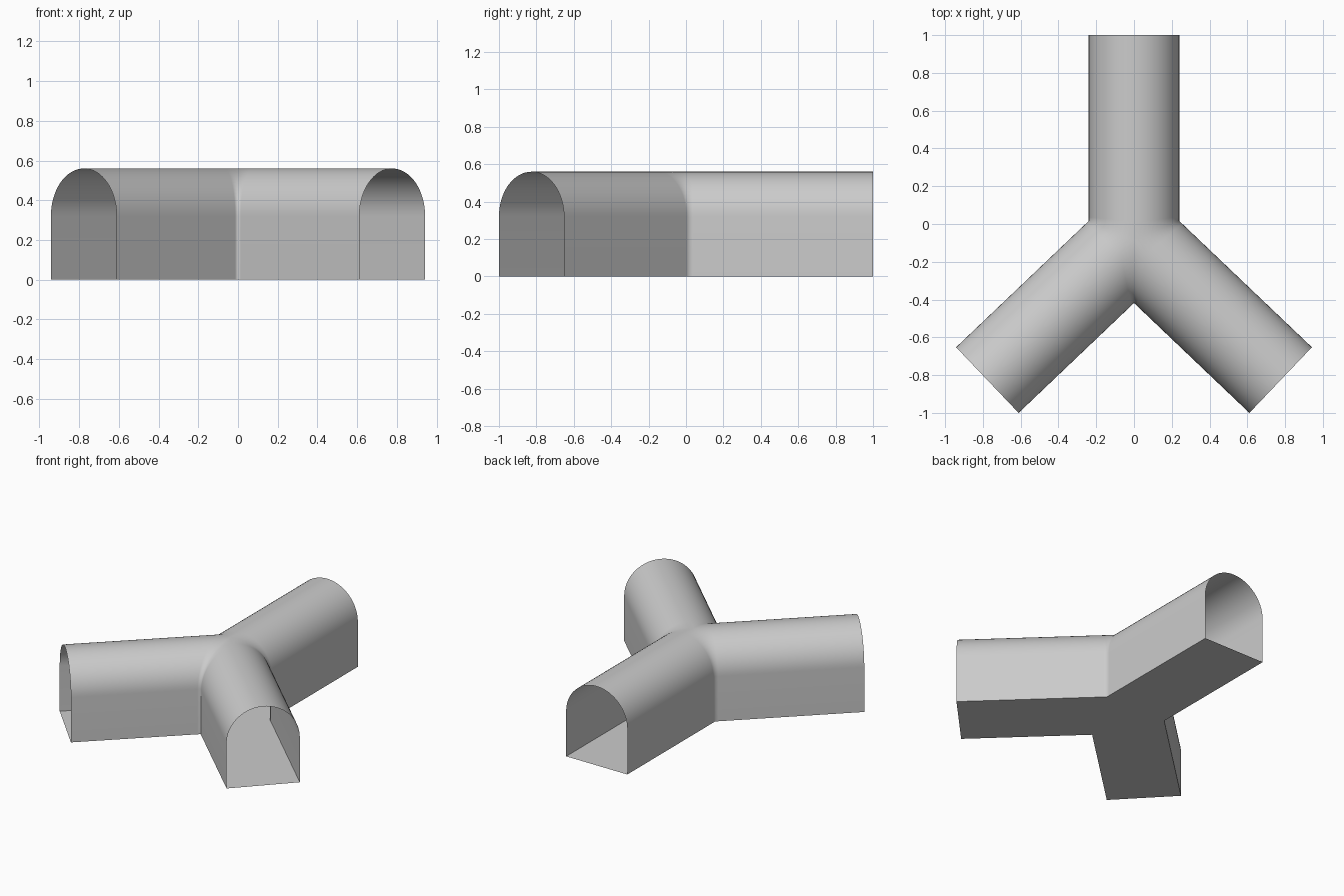
import bpy, bmesh, math
from mathutils import Vector

if "Cube" in bpy.data.objects:
    bpy.data.objects.remove(bpy.data.objects["Cube"])

W = 0.24                      # half width of a tunnel
SPRING = 0.32                 # height where the arch starts
CY = -0.087                   # junction centre on y
SPREAD = math.radians(46.4)   # front arms, measured from -y
SEGS = 32

grey = bpy.data.materials.new("light_grey")
grey.diffuse_color = (0.6, 0.6, 0.6, 1)
grey.use_nodes = True
grey.node_tree.nodes["Principled BSDF"].inputs["Base Color"].default_value = grey.diffuse_color

# Cross-section: wall, half-round vault, wall
profile = [(W, 0.0)]
for i in range(SEGS + 1):
    a = math.pi * i / SEGS
    profile.append((W * math.cos(a), SPRING + W * math.sin(a)))
profile.append((-W, 0.0))

# Mitre lengths at the side corners and at the front crotch
SIDE = W / math.tan((math.pi - SPREAD) / 2)
CROTCH = W / math.tan(SPREAD)

bm = bmesh.new()


def add_arm(direction, length, mitre_pos, mitre_neg):
    """One open tunnel arm with a floor, mitred at the junction centre."""
    d = Vector((direction[0], direction[1], 0))
    p = Vector((-d.y, d.x, 0))
    centre = Vector((0, CY, 0))
    rows = []
    for u, z in profile:
        f = abs(u) / W
        start = (mitre_pos if u > 0 else mitre_neg) * f
        # short strip beside the mitre keeps the smooth blend local
        blend = 0.02 + 0.08 * (1 - f)
        rows.append([bm.verts.new(centre + d * t + p * u + Vector((0, 0, z)))
                     for t in (start, start + blend, length)])
    for a, b in zip(rows, rows[1:]):
        for k in range(2):
            bm.faces.new((a[k], a[k + 1], b[k + 1], b[k])).smooth = True
    bm.faces.new([bm.verts.new(centre)] + rows[-1] + rows[0][::-1])


s, c = math.sin(SPREAD), math.cos(SPREAD)
add_arm((0, 1), 1.087, SIDE, SIDE)          # back arm
add_arm((s, -c), 1.072, SIDE, CROTCH)       # front right arm
add_arm((-s, -c), 1.072, CROTCH, SIDE)      # front left arm

# Weld the arms and keep the floor edges crisp
bmesh.ops.remove_doubles(bm, verts=bm.verts, dist=0.0005)
bmesh.ops.recalc_face_normals(bm, faces=bm.faces)
floor = [f for f in bm.faces if max(v.co.z for v in f.verts) < 0.001]
if floor[0].normal.z > 0:
    bmesh.ops.reverse_faces(bm, faces=bm.faces)
for f in floor:
    f.smooth = False
    for e in f.edges:
        e.smooth = False

mesh = bpy.data.meshes.new("tunnel_junction")
bm.to_mesh(mesh)
bm.free()
mesh.materials.append(grey)
obj = bpy.data.objects.new("tunnel_junction", mesh)
bpy.context.collection.objects.link(obj)
